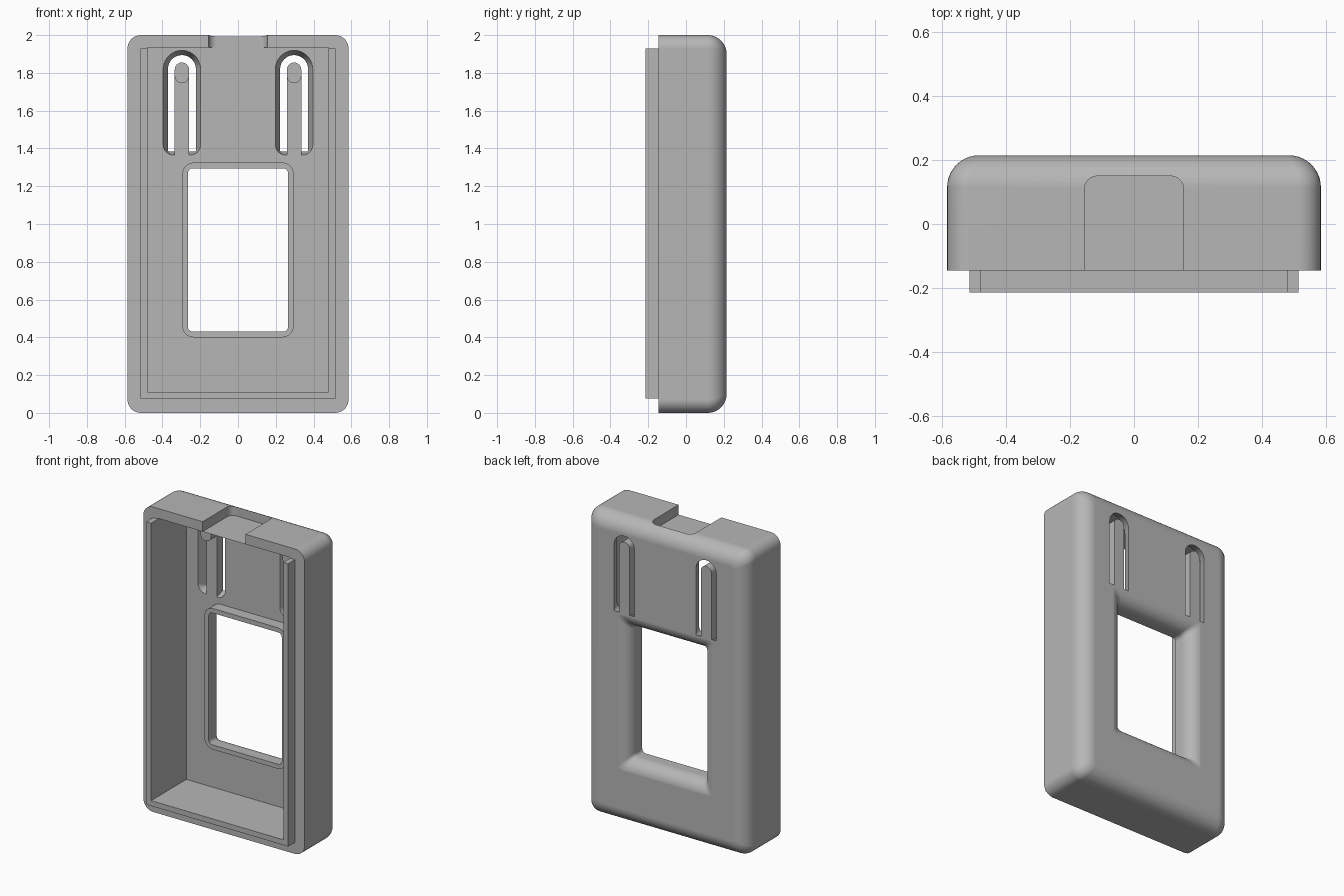
import bpy, bmesh, math

if "Cube" in bpy.data.objects:
    bpy.data.objects.remove(bpy.data.objects["Cube"], do_unlink=True)

# Single plain plastic material
grey = bpy.data.materials.new("light grey plastic")
grey.use_nodes = True
grey.diffuse_color = (0.47, 0.47, 0.47, 1)
grey.node_tree.nodes["Principled BSDF"].inputs["Base Color"].default_value = (0.47, 0.47, 0.47, 1)

BACK, FLOOR, FRONT = 0.215, 0.15, -0.145


def arc(cx, cz, r, start, end, steps=8):
    """Points on an arc in the x-z plane, angles in degrees."""
    angles = [math.radians(start + (end - start) * i / steps) for i in range(steps + 1)]
    return [(cx + r * math.cos(a), cz + r * math.sin(a)) for a in angles]


def rounded(half, low, high, r):
    """Rounded rectangle centred on x = 0."""
    x = half - r
    return (arc(x, high - r, r, 0, 90) + arc(-x, high - r, r, 90, 180)
            + arc(-x, low + r, r, 180, 270) + arc(x, low + r, r, 270, 360))


def loft(name, sections):
    """Solid through a list of (y, outline) sections of equal point count."""
    bm = bmesh.new()
    rings = [[bm.verts.new((x, y, z)) for x, z in outline] for y, outline in sections]
    for a, b in zip(rings, rings[1:]):
        for i in range(len(a)):
            j = (i + 1) % len(a)
            bm.faces.new((a[i], a[j], b[j], b[i]))
    bm.faces.new(rings[0])
    bm.faces.new(rings[-1])
    bmesh.ops.recalc_face_normals(bm, faces=bm.faces)
    mesh = bpy.data.meshes.new(name)
    bm.to_mesh(mesh)
    bm.free()
    obj = bpy.data.objects.new(name, mesh)
    bpy.context.collection.objects.link(obj)
    mesh.materials.append(grey)
    return obj


def activate(obj):
    bpy.ops.object.select_all(action='DESELECT')
    obj.select_set(True)
    bpy.context.view_layer.objects.active = obj


def combine(target, tool, operation='DIFFERENCE'):
    mod = target.modifiers.new("cut", 'BOOLEAN')
    mod.operation = operation
    mod.solver = 'EXACT'
    mod.object = tool
    activate(target)
    bpy.ops.object.modifier_apply(modifier=mod.name)
    bpy.data.objects.remove(tool, do_unlink=True)


def finish(obj):
    activate(obj)
    bpy.ops.object.shade_smooth_by_angle(angle=math.radians(30))
    mod = obj.modifiers.new("even shading", 'WEIGHTED_NORMAL')
    mod.keep_sharp = True


# Case body with a rounded back edge
r = 0.1
sections = [(FRONT, rounded(0.585, 0, 2, 0.07))]
for i in range(11):
    t = math.radians(9 * i)
    inset = r * (1 - math.cos(t))
    sections.append((BACK - r + r * math.sin(t),
                     rounded(0.585 - inset, inset, 2 - inset, max(0.07 - inset * 0.5, 0.02))))
case = loft("case_shell", sections)

# Open cavity
cavity = rounded(0.48, 0.11, 1.935, 0.002)
combine(case, loft("cavity_cutter", [(-0.3, cavity), (FLOOR, cavity)]))

# Raised frame around the window
frame = rounded(0.295, 0.4, 1.325, 0.06)
combine(case, loft("window_frame", [(0.075, frame), (0.18, frame)]), 'UNION')

# Window opening, flaring out smoothly to the back
flare = 0.085
sections = [(0.0, rounded(0.265, 0.43, 1.295, 0.025))]
for i in range(11):
    t = math.radians(9 * i)
    d = flare * (1 - math.cos(t))
    sections.append((BACK + 0.0005 - flare + flare * math.sin(t),
                     rounded(0.265 + d, 0.43 - d, 1.295 + d, 0.025)))
sections.append((0.25, sections[-1][1]))
combine(case, loft("window_cutter", sections))


# U-shaped slots that leave a springy tongue
def slot_outline(cx, half, bottom, corner):
    tongue, top = 0.038, 1.82
    left = arc(cx - half + corner, bottom + corner, corner, 270, 180)
    right = arc(cx + half - corner, bottom + corner, corner, 360, 270)
    return ([(cx - tongue, bottom)] + left + arc(cx, top, half, 180, 0, 20) + right
            + [(cx + tongue, bottom)] + arc(cx, 1.817, tongue, 0, 180, 16))


for side, cx in (("right", -0.297), ("left", 0.297)):
    wide = slot_outline(cx, 0.099, 1.365, 0.055)
    narrow = slot_outline(cx, 0.074, 1.385, 0.004)
    combine(case, loft("slot_cutter", [(0.12, wide), (FLOOR, wide), (BACK, narrow), (0.25, narrow)]))
    # Pressing nub at the tip of each tongue
    nub = arc(cx, 1.817, 0.038, 0, 180, 16) + arc(cx, 1.783, 0.038, 180, 360, 16)
    finish(loft(side + "_tongue_nub", [(0.09, nub), (0.17, nub)]))

# Cable notch through the top wall, rounded at its inner corners
w, c = 0.155, 0.04
outline = [(w, -0.3)] + arc(w - c, FLOOR - c, c, 0, 90) + arc(c - w, FLOOR - c, c, 90, 180) + [(-w, -0.3)]
notch = loft("notch_cutter", [(1.9351, outline), (2.1, outline)])
for v in notch.data.vertices:
    v.co.y, v.co.z = v.co.z, v.co.y
notch.data.flip_normals()
combine(case, notch)
finish(case)

# Locating lip along both sides and the bottom
a, b, top = 0.515, 0.48, 1.93
lip = [(-a, top), (-a, 0.075), (a, 0.075), (a, top), (b, top), (b, 0.11), (-b, 0.11), (-b, top)]
finish(loft("locating_lip", [(-0.215, lip), (FRONT, lip)]))
